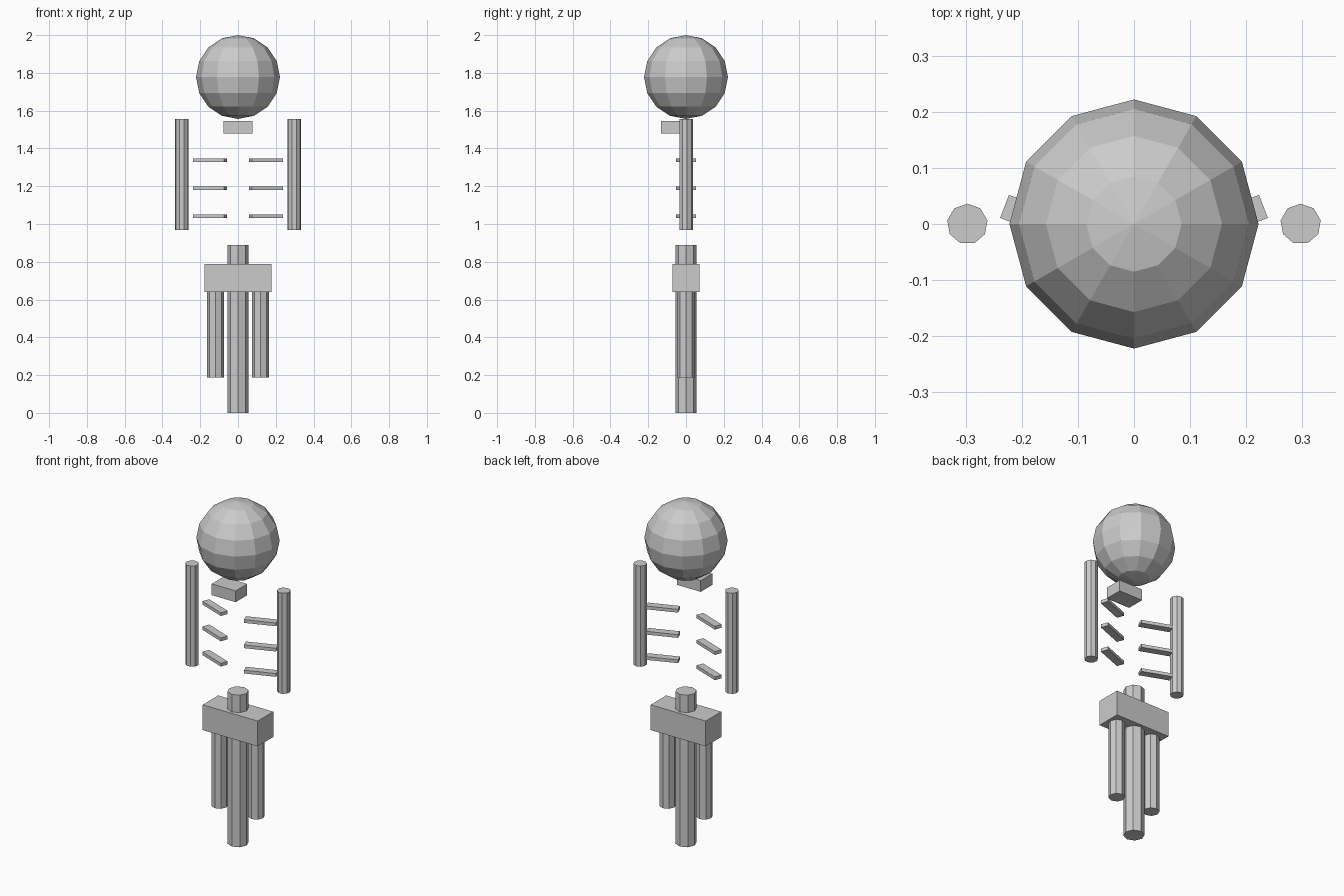
import bpy
import math

if "Cube" in bpy.data.objects:
    bpy.data.objects.remove(bpy.data.objects["Cube"])


def cylinder(name, sides, radius, x, z0, z1):
    bpy.ops.mesh.primitive_cylinder_add(vertices=sides, radius=radius, depth=z1 - z0,
                                        location=(x, 0, (z0 + z1) / 2))
    bpy.context.object.name = name


def box(name, size, loc, angle=0.0):
    bpy.ops.mesh.primitive_cube_add(size=1, location=loc, rotation=(0, 0, angle))
    ob = bpy.context.object
    ob.name = name
    ob.scale = size


# Head
bpy.ops.mesh.primitive_uv_sphere_add(segments=12, ring_count=8, radius=0.222,
                                     location=(0, 0, 1.778))
bpy.context.object.name = "head"

# Jaw, set forward under the head
box("jaw", (0.155, 0.107, 0.066), (0, -0.079, 1.513))

# Spine post and pelvis
cylinder("spine", 8, 0.0565, 0, 0.0, 0.89)
box("pelvis", (0.356, 0.144, 0.148), (0, 0, 0.714))

# Mirrored limbs and ribs
for label, s in (("left", -1), ("right", 1)):
    cylinder(label + "_arm", 9, 0.0363, s * 0.297, 0.968, 1.557)
    cylinder(label + "_leg", 8, 0.0445, s * 0.119, 0.188, 0.66)
    for i, z in enumerate((1.041, 1.189, 1.337)):
        # inner ends angled toward the front
        box(f"{label}_rib_{i + 1}", (0.175, 0.044, 0.019), (s * 0.149, 0, z),
            s * math.radians(21))
